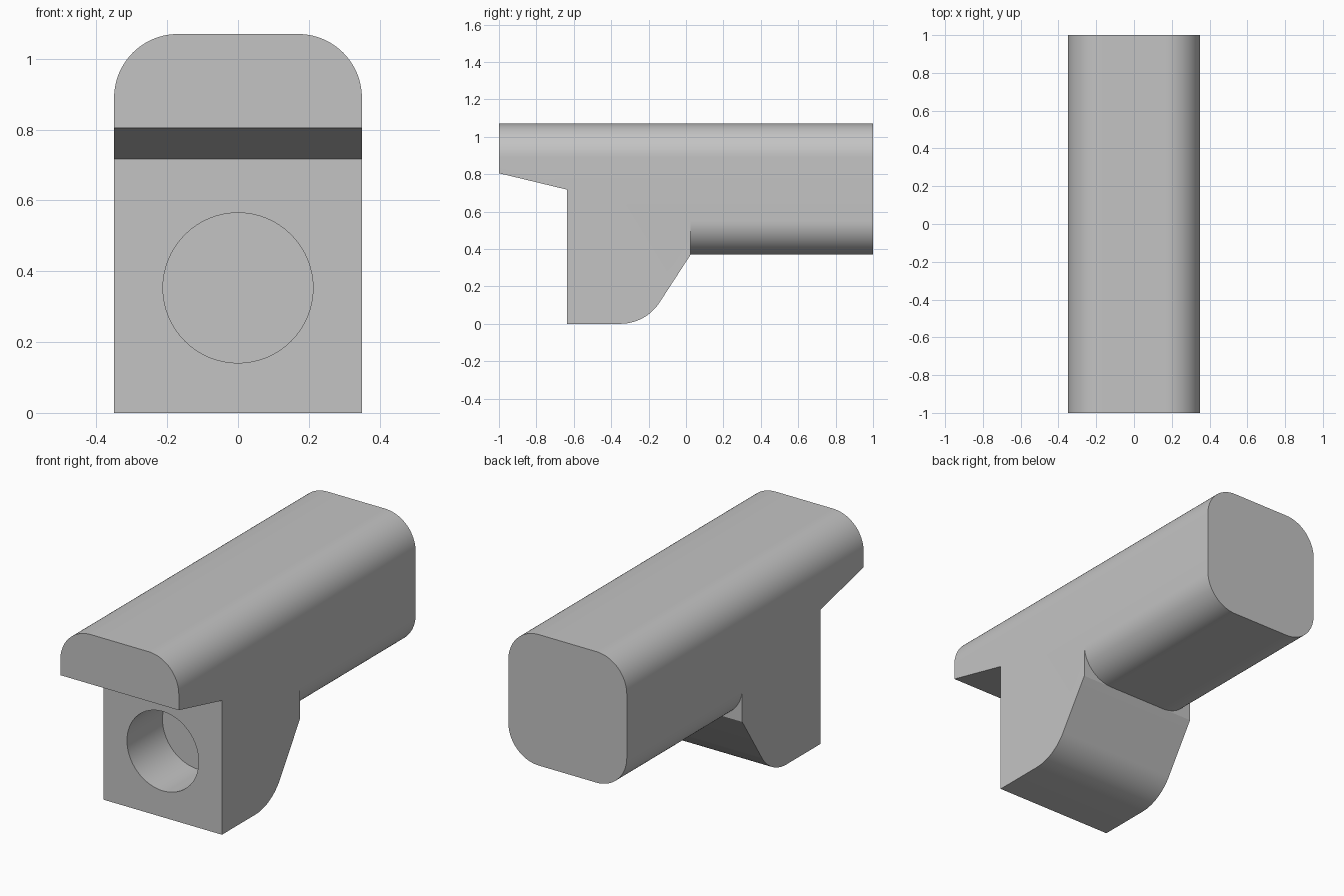
import bpy, bmesh
from math import sin, cos, pi, radians, tan
from mathutils import Vector

cube = bpy.data.objects.get("Cube")
if cube:
    bpy.data.objects.remove(cube, do_unlink=True)

HALF_W, TOP, BOTTOM = 0.35, 1.07, 0.37
FILLET = 0.18
STEP_Y = 0.025       # rear face of the foot
FRONT_Y = -0.635     # front face of the foot

grey = bpy.data.materials.new("plain_grey")
grey.use_nodes = True
colour = (0.55, 0.55, 0.55, 1)
grey.diffuse_color = colour
grey.node_tree.nodes["Principled BSDF"].inputs["Base Color"].default_value = colour


def prism(name, points, offset):
    """Extrude a closed outline of 3D points along an offset."""
    bm = bmesh.new()
    face = bm.faces.new([bm.verts.new(p) for p in points])
    geom = bmesh.ops.extrude_face_region(bm, geom=[face])["geom"]
    verts = [g for g in geom if isinstance(g, bmesh.types.BMVert)]
    bmesh.ops.translate(bm, verts=verts, vec=Vector(offset))
    bmesh.ops.recalc_face_normals(bm, faces=bm.faces)
    mesh = bpy.data.meshes.new(name)
    bm.to_mesh(mesh)
    bm.free()
    obj = bpy.data.objects.new(name, mesh)
    bpy.context.collection.objects.link(obj)
    mesh.materials.append(grey)
    return obj


def arc(cu, cv, r, start, end, steps):
    angles = [start + (end - start) * i / steps for i in range(steps + 1)]
    return [(cu + r * cos(a), cv + r * sin(a)) for a in angles]


# Side outline: bar, sloped front lip and foot with a rounded heel
slope, heel_r = radians(57), 0.25
heel_y = STEP_Y - BOTTOM / tan(slope) - heel_r * tan(slope / 2)
outline = [(-1, TOP), (-1, 0.805), (FRONT_Y, 0.717), (FRONT_Y, 0)]
outline += arc(heel_y, heel_r, heel_r, -pi / 2, slope - pi / 2, 16)
outline += [(STEP_Y, BOTTOM), (1, BOTTOM), (1, TOP)]
body = prism("bar_with_foot", [(-HALF_W, y, z) for y, z in outline], (2 * HALF_W, 0, 0))


# Cutters that round the long edges of the bar
def edge_cutter(name, side, up, z_edge, y0):
    out = 0.1
    cx, cz = HALF_W - FILLET, z_edge - up * FILLET
    section = [(x, cz + up * z) for x, z in arc(cx, 0, FILLET, 0, pi / 2, 20)]
    section += [(cx, z_edge + up * out), (HALF_W + out, z_edge + up * out), (HALF_W + out, cz)]
    return prism(name, [(side * x, y0, z) for x, z in section], (0, 1.1 - y0, 0))


cutters = []
for side, label in ((1, "left"), (-1, "right")):
    cutters.append(edge_cutter(f"top_{label}_edge_cutter", side, 1, TOP, -1.1))
    cutters.append(edge_cutter(f"bottom_{label}_edge_cutter", side, -1, BOTTOM, STEP_Y))

# Blind round socket in the front of the foot
ring = arc(0, 0.353, 0.212, 0, 2 * pi, 64)[:-1]
cutters.append(prism("socket_cutter", [(x, FRONT_Y - 0.1, z) for x, z in ring], (0, 0.4, 0)))

bpy.context.view_layer.objects.active = body
body.select_set(True)
for cutter in cutters:
    mod = body.modifiers.new(cutter.name, "BOOLEAN")
    mod.operation = "DIFFERENCE"
    mod.solver = "EXACT"
    mod.object = cutter
    bpy.ops.object.modifier_apply(modifier=mod.name)
    bpy.data.objects.remove(cutter, do_unlink=True)

bpy.ops.object.shade_smooth_by_angle(angle=radians(25))
